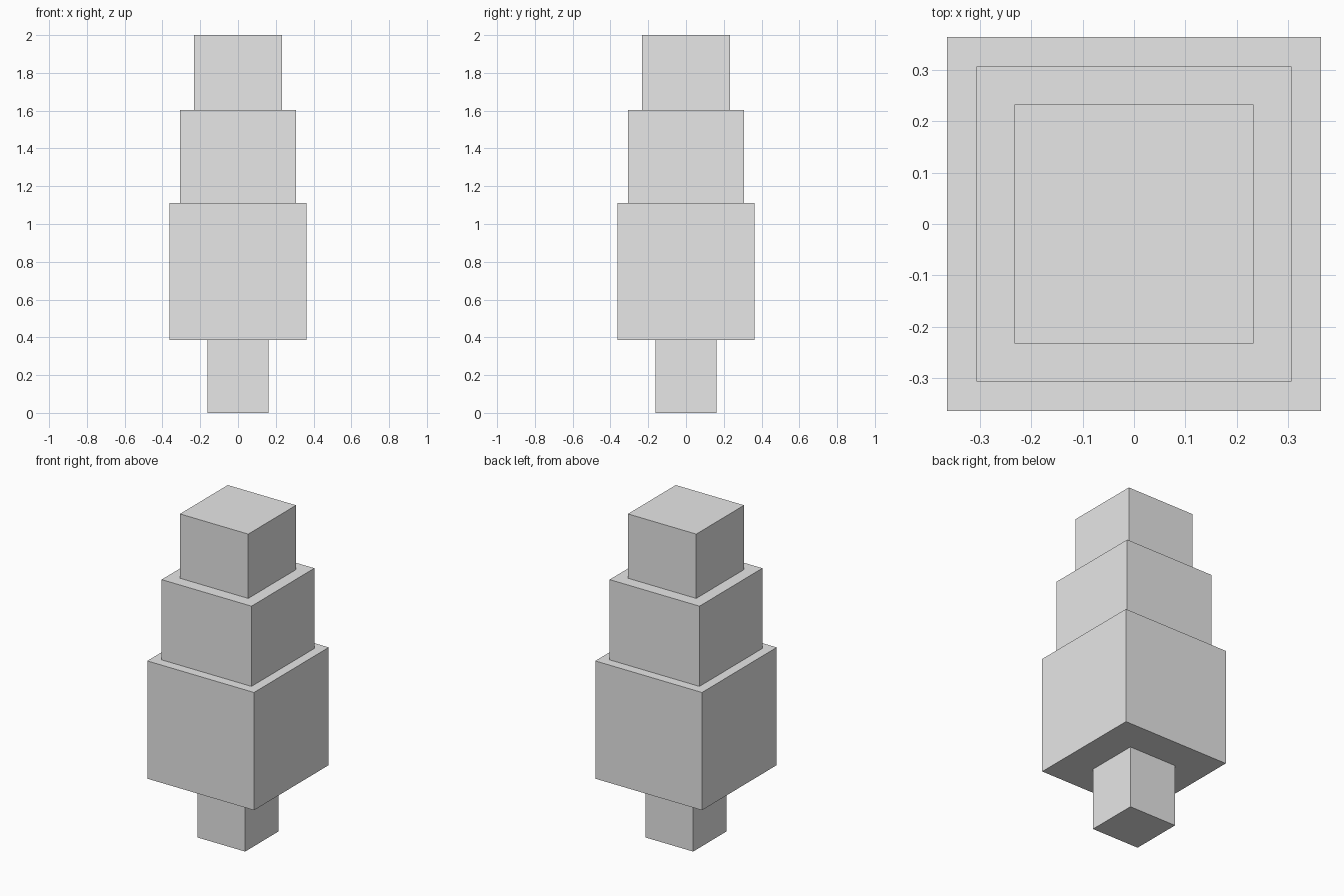
import bpy

# Remove the default cube
default = bpy.data.objects.get("Cube")
if default:
    bpy.data.objects.remove(default, do_unlink=True)

# Single plain grey
grey = bpy.data.materials.new("light_grey")
grey.use_nodes = True
colour = (0.8, 0.8, 0.8, 1.0)
grey.diffuse_color = colour
grey.node_tree.nodes["Principled BSDF"].inputs["Base Color"].default_value = colour


def block(name, width, bottom, top):
    """Square block standing between two heights."""
    bpy.ops.mesh.primitive_cube_add(size=1, location=(0, 0, (bottom + top) / 2))
    obj = bpy.context.object
    obj.name = name
    obj.scale = (width, width, top - bottom)
    bpy.ops.object.transform_apply(location=False, rotation=False, scale=True)
    obj.data.materials.append(grey)
    return obj


# Trunk and three shrinking tiers, stacked from the ground up
z = 0
for name, width, top in (
    ("trunk", 0.325, 0.385),
    ("lower_tier", 0.727, 1.11),
    ("middle_tier", 0.612, 1.604),
    ("top_tier", 0.465, 2.0),
):
    block(name, width, z, top)
    z = top
